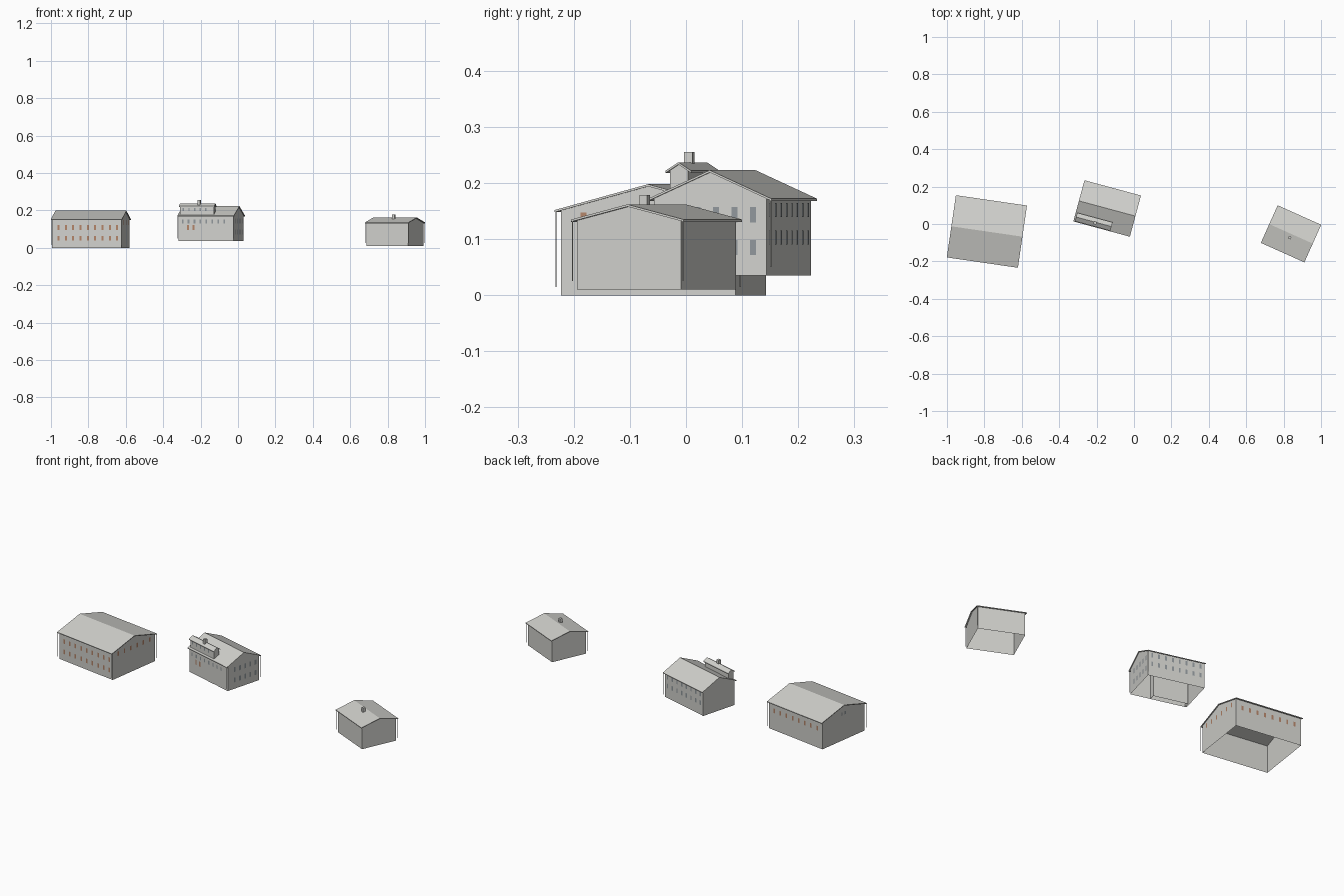
import bpy, bmesh, math
from mathutils import Matrix

cube = bpy.data.objects.get("Cube")
if cube:
    bpy.data.objects.remove(cube)


def material(name, rgb):
    m = bpy.data.materials.new(name)
    m.use_nodes = True
    m.diffuse_color = (*rgb, 1)
    m.node_tree.nodes["Principled BSDF"].inputs["Base Color"].default_value = (*rgb, 1)
    return m


PLASTER = material("pale_grey", (0.64, 0.64, 0.61))
ORANGE = material("orange_brown_window", (0.45, 0.23, 0.14))
GLASS = material("blue_grey_window", (0.28, 0.31, 0.33))


def finish(bm, name, place, mat, recalc=True):
    if recalc:
        bmesh.ops.recalc_face_normals(bm, faces=bm.faces)
    mesh = bpy.data.meshes.new(name)
    bm.to_mesh(mesh)
    bm.free()
    mesh.materials.append(mat)
    ob = bpy.data.objects.new(name, mesh)
    ob.matrix_world = place
    bpy.context.collection.objects.link(ob)


def prism(bm, profile, half_length, open_bottom=False):
    """Extrude a (y, z) profile along x; its first edge is the floor."""
    ends = [[bm.verts.new((x, y, z)) for y, z in profile]
            for x in (-half_length, half_length)]
    n = len(profile)
    for end in ends:
        bm.faces.new(end)
    for i in range(1 if open_bottom else 0, n):
        j = (i + 1) % n
        bm.faces.new((ends[0][i], ends[0][j], ends[1][j], ends[1][i]))


def house(name, place, base, eave, ridge, wall, roof, pipes=True):
    """Gabled walls open below, thin overhanging roof and corner drainpipes."""
    (a, b), (ra, rb), t = wall, roof, 0.004
    top = ridge - (ridge - eave) / rb * b - t
    bm = bmesh.new()
    prism(bm, [(-b, base), (b, base), (b, top), (0, ridge - t), (-b, top)], a, True)
    finish(bm, name + "_walls", place, PLASTER)

    bm = bmesh.new()
    prism(bm, [(-rb, eave - t), (0, ridge - t), (rb, eave - t),
               (rb, eave), (0, ridge), (-rb, eave)], ra)
    finish(bm, name + "_roof", place, PLASTER)

    if pipes:
        bm = bmesh.new()
        low = base + 0.015
        for sx, sy in ((-1, -1), (1, -1), (1, 1)):
            bmesh.ops.create_cone(
                bm, segments=6, radius1=0.0011, radius2=0.0011, depth=eave - low,
                cap_ends=True, matrix=Matrix.Translation(
                    (sx * (ra - 0.002), sy * (rb - 0.002), (eave + low) / 2)))
        finish(bm, name + "_drainpipes", place, PLASTER)


# Turn of each wall's outward direction from the front
TURNS = {"front": 0, "left": 90, "back": 180, "right": 270}


def window_row(name, place, wall, side, count, start, end, z, mat, w=0.011, h=0.025):
    """Flat panes spaced evenly just outside one wall, running along x or y."""
    turn = Matrix.Rotation(math.radians(TURNS[side]), 4, 'Z')
    along_x = side in ("front", "back")
    sign = 1 if side in ("front", "left") else -1
    out = wall[1 if along_x else 0] + 0.001
    bm = bmesh.new()
    for i in range(count):
        s = sign * (start + (end - start) * i / (count - 1))
        corners = ((s - w / 2, z - h / 2), (s + w / 2, z - h / 2),
                   (s + w / 2, z + h / 2), (s - w / 2, z + h / 2))
        bm.faces.new([bm.verts.new((x, -out, q)) for x, q in corners])
    bm.transform(turn)
    finish(bm, name, place, mat, recalc=False)


def chimney(name, place, centre, low, high, width):
    bm = bmesh.new()
    bmesh.ops.create_cube(bm, size=1, matrix=Matrix.Translation((*centre, (low + high) / 2))
                          @ Matrix.Diagonal((width, width, high - low, 1)))
    finish(bm, name, place, PLASTER)


def placed(x, y, degrees):
    return Matrix.Translation((x, y, 0)) @ Matrix.Rotation(math.radians(degrees), 4, 'Z')


# Large hall
hall = placed(-0.7865, -0.04, -8.3)
hall_wall = (0.187, 0.157)
house("hall", hall, 0, 0.152, 0.198, hall_wall, (0.192, 0.168))
for row, z in (("upper", 0.108), ("lower", 0.05)):
    window_row(f"hall_front_{row}_windows", hall, hall_wall, "front", 9,
               -0.152, 0.165, z, ORANGE)
window_row("hall_back_windows", hall, hall_wall, "back", 8, -0.15, 0.15, 0.109, ORANGE)
window_row("hall_left_windows", hall, hall_wall, "left", 6, -0.117, 0.117, 0.135, ORANGE)
window_row("hall_gable_windows", hall, hall_wall, "right", 2, -0.012, 0.012, 0.15,
           GLASS, 0.009, 0.018)

# Middle house
house_place = placed(-0.1435, 0.083, -15.1)
house_wall = (0.152, 0.1037)
house("house", house_place, 0.035, 0.172, 0.223, house_wall, (0.1565, 0.114))
for row, z, back_z in (("upper", 0.1435, 0.152), ("lower", 0.085, 0.103)):
    window_row(f"house_left_{row}_windows", house_place, house_wall, "left", 5,
               -0.058, 0.079, z, GLASS, 0.011, 0.027)
    window_row(f"house_back_{row}_windows", house_place, house_wall, "back", 8,
               -0.13, 0.13, back_z, GLASS, 0.01, 0.025)
window_row("house_front_upper_windows", house_place, house_wall, "front", 8,
           -0.13, 0.1, 0.141, GLASS, 0.009, 0.02)
window_row("house_front_lower_windows", house_place, house_wall, "front", 2,
           -0.1, -0.07, 0.108, ORANGE, 0.01, 0.028)

# Bay along the front wall, rising into a dormer
dormer = house_place @ Matrix.Translation((-0.0505, -0.0874, 0))
dormer_wall = (0.093, 0.0167)
house("dormer", dormer, 0.035, 0.222, 0.237, dormer_wall, (0.098, 0.0235), pipes=False)
window_row("dormer_windows", dormer, dormer_wall, "front", 5, -0.075, 0.05, 0.205,
           GLASS, 0.008, 0.016)
chimney("dormer_chimney", dormer, (0.008, -0.004), 0.225, 0.255, 0.0155)

# Small shed
shed = placed(0.8395, -0.0525, -24.1)
house("shed", shed, 0.01, 0.135, 0.162, (0.1205, 0.1015), (0.1275, 0.11))
chimney("shed_chimney", shed, (0.002, -0.022), 0.145, 0.179, 0.0145)
